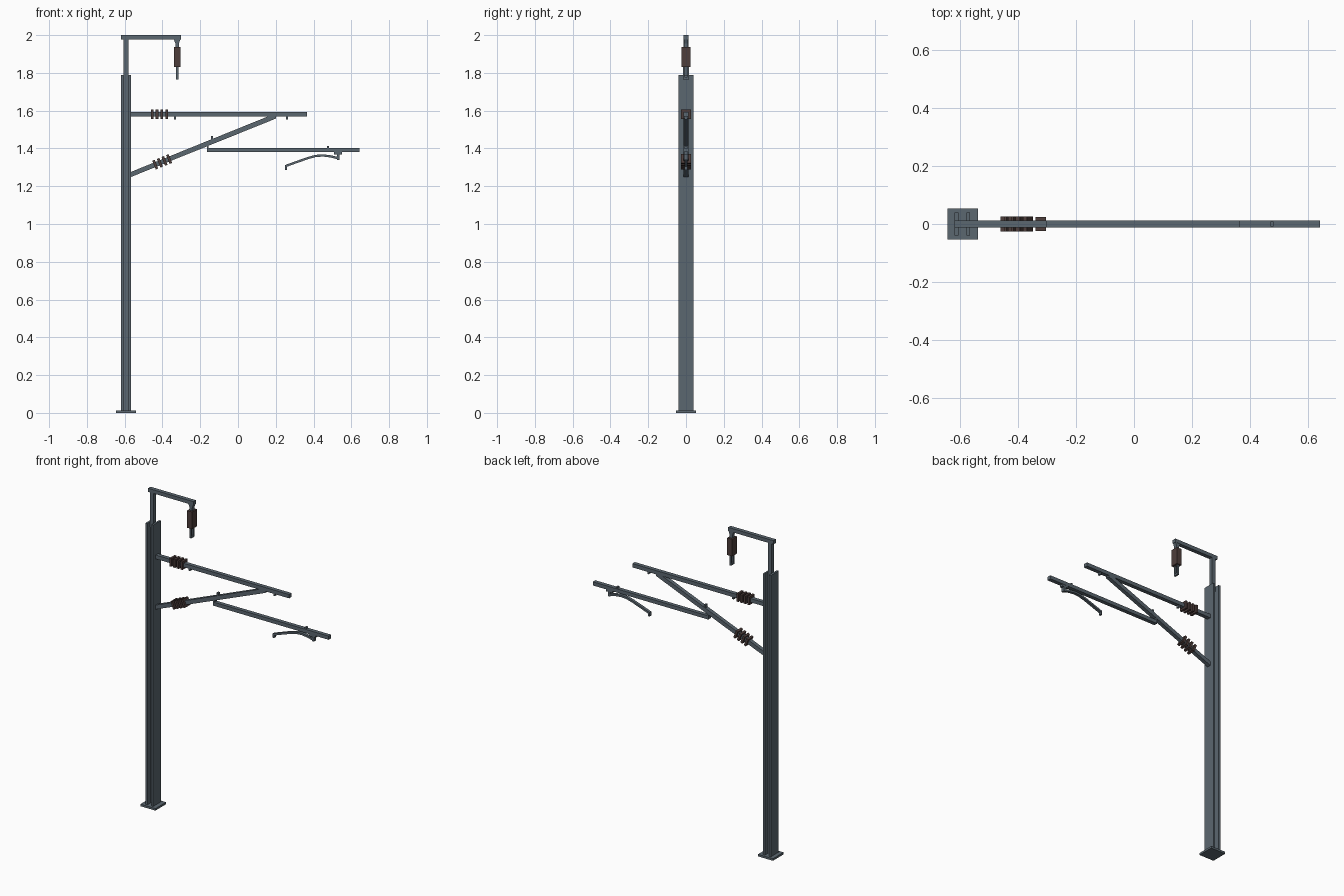
import bpy, bmesh, math
from mathutils import Vector

if "Cube" in bpy.data.objects:
    bpy.data.objects.remove(bpy.data.objects["Cube"])


def material(name, rgb):
    m = bpy.data.materials.new(name)
    m.diffuse_color = (*rgb, 1)
    m.use_nodes = True
    m.node_tree.nodes["Principled BSDF"].inputs["Base Color"].default_value = m.diffuse_color
    return m


STEEL = material("blue_grey_steel", (0.105, 0.135, 0.16))
BROWN = material("brown_ceramic", (0.075, 0.048, 0.044))


def prism(name, pts, half_y, mat=STEEL):
    """Extrude an x-z outline symmetrically along y."""
    bm = bmesh.new()
    face = bm.faces.new([bm.verts.new((x, -half_y, z)) for x, z in pts])
    ext = bmesh.ops.extrude_face_region(bm, geom=[face])
    verts = [v for v in ext["geom"] if isinstance(v, bmesh.types.BMVert)]
    bmesh.ops.translate(bm, verts=verts, vec=(0, 2 * half_y, 0))
    bmesh.ops.recalc_face_normals(bm, faces=bm.faces)
    me = bpy.data.meshes.new(name)
    bm.to_mesh(me)
    bm.free()
    me.materials.append(mat)
    ob = bpy.data.objects.new(name, me)
    bpy.context.collection.objects.link(ob)
    return ob


def box(name, x0, x1, z0, z1, half_y, mat=STEEL):
    return prism(name, [(x0, z0), (x1, z0), (x1, z1), (x0, z1)], half_y, mat)


def ribbon(name, path, half_t, half_y):
    """Bar of constant thickness that follows an x-z path."""
    p = [Vector(q) for q in path]
    up, down = [], []
    for i, q in enumerate(p):
        d = (p[min(i + 1, len(p) - 1)] - p[max(i - 1, 0)]).normalized()
        n = Vector((-d.y, d.x)) * half_t
        up.append(q + n)
        down.append(q - n)
    return prism(name, up + down[::-1], half_y)


R = 0.0125  # half width of the square tubes

# Mast: base plate and H-section
box("base_plate", -0.645, -0.54, 0, 0.013, 0.053)
box("mast_left_flange", -0.62, -0.607, 0.013, 1.79, 0.039)
box("mast_right_flange", -0.579, -0.567, 0.013, 1.79, 0.039)
box("mast_web", -0.607, -0.579, 0.013, 1.79, 0.007)

# Mast top extension with hanging feeder insulator
box("top_post", -0.606, -0.581, 1.76, 1.98, R)
box("top_arm", -0.62, -0.303, 1.977, 2.0, R)
prism("hanger_bracket", [(-0.34, 1.977), (-0.305, 1.977), (-0.313, 1.955),
                         (-0.313, 1.938), (-0.331, 1.938), (-0.331, 1.955)], 0.011)
box("hanger_insulator", -0.34, -0.304, 1.83, 1.938, 0.024, BROWN)
for s, side in ((-1, "front"), (1, "back")):
    box("hanger_loop_" + side, -0.327, -0.316, 1.765, 1.83, 0.004).location.y = s * 0.012
box("hanger_loop_bottom", -0.327, -0.316, 1.765, 1.777, 0.008)

# Cantilever: top tube and diagonal strut
box("top_tube", -0.57, 0.366, 1.568, 1.592, R)
slope = 0.403
dz = R / math.cos(math.atan(slope))


def strut_z(x):
    return 1.261 + slope * (x + 0.57)


prism("diagonal_strut", [(-0.57, strut_z(-0.57) - dz), (0.165, strut_z(0.165) - dz),
                         (0.2, 1.558), (0.2, 1.57), (0.16, 1.57),
                         (-0.57, strut_z(-0.57) + dz)], R)

# Insulator sheds on both members
for i in range(4):
    box("top_shed_%d" % i, -0.461 + i * 0.0255, -0.447 + i * 0.0255,
        1.555, 1.606, 0.026, BROWN)
    x = -0.438 + i * 0.0245
    shed = box("strut_shed_%d" % i, -0.007, 0.007, -0.025, 0.025, 0.026, BROWN)
    shed.location = (x, 0, strut_z(x))
    shed.rotation_euler.y = -math.atan(slope)

# Small clamps on the tubes
box("top_tube_clamp_left", -0.34, -0.329, 1.553, 1.57, 0.009)
box("top_tube_clamp_right", 0.254, 0.264, 1.553, 1.57, 0.009)
box("strut_clamp", -0.144, -0.133, 1.44, 1.466, 0.009)
box("registration_clamp", 0.472, 0.482, 1.4, 1.414, 0.009)

# Registration tube hung from the strut
box("registration_tube", -0.165, 0.643, 1.38, 1.403, R)
box("registration_hinge", -0.165, -0.155, 1.39, 1.424, R)

# Curved steady arm with its bracket and wire clip
box("steady_bracket_plate", 0.507, 0.55, 1.367, 1.381, 0.011)
box("steady_bracket", 0.524, 0.538, 1.34, 1.37, 0.011)
ribbon("steady_arm", [(0.532, 1.348), (0.49, 1.358), (0.45, 1.363), (0.41, 1.36),
                      (0.37, 1.349), (0.31, 1.328), (0.252, 1.307)], 0.006, 0.009)
box("contact_wire_clip", 0.248, 0.259, 1.287, 1.313, 0.009)
